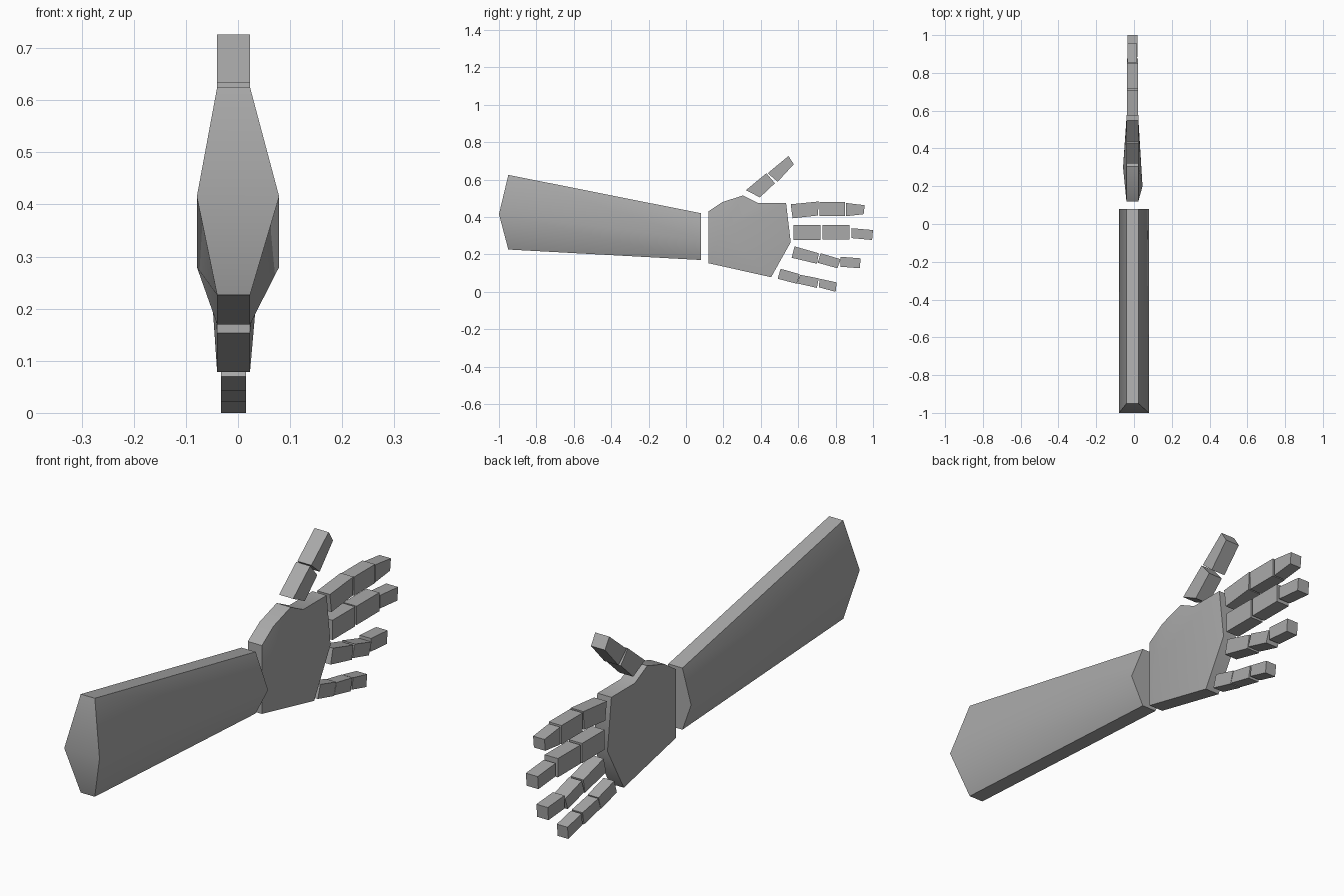
import bpy, bmesh, math

if "Cube" in bpy.data.objects:
    bpy.data.objects.remove(bpy.data.objects["Cube"])

skin = bpy.data.materials.new("plain_grey")
skin.diffuse_color = (0.4, 0.4, 0.4, 1)
skin.use_nodes = True
skin.node_tree.nodes["Principled BSDF"].inputs["Base Color"].default_value = skin.diffuse_color

X0, X1 = -0.04, 0.023          # shared left and right side of the slab shapes


def finish(name, bm, smooth=None):
    bmesh.ops.recalc_face_normals(bm, faces=bm.faces)
    mesh = bpy.data.meshes.new(name)
    bm.to_mesh(mesh)
    bm.free()
    mesh.materials.append(skin)
    ob = bpy.data.objects.new(name, mesh)
    bpy.context.collection.objects.link(ob)
    if smooth:
        bpy.ops.object.select_all(action='DESELECT')
        ob.select_set(True)
        bpy.context.view_layer.objects.active = ob
        bpy.ops.object.shade_smooth_by_angle(angle=math.radians(smooth))
    return ob


def slab(name, profile, x0=X0, x1=X1, bulges=None, smooth=None):
    """Extrude a (y, z) profile along x; bulges gives a raised centre per side."""
    bm = bmesh.new()
    left = [bm.verts.new((x0, y, z)) for y, z in profile]
    right = [bm.verts.new((x1, y, z)) for y, z in profile]
    n = len(profile)
    for i in range(n):
        j = (i + 1) % n
        bm.faces.new((left[i], left[j], right[j], right[i]))
    for k, ring in enumerate((left, right)):
        if bulges:
            centre = bm.verts.new(bulges[k])
            for i in range(n):
                bm.faces.new((ring[i], ring[(i + 1) % n], centre))
        else:
            bm.faces.new(ring)
    return finish(name, bm, smooth)


# forearm: six-sided tube, with a ridged elbow end
def arm_ring(bm, y, y_mid, top, mid, bottom, w=0.079):
    pts = [(X0, y, top), (X1, y, top), (w, y_mid, mid),
           (X1, y, bottom), (X0, y, bottom), (-w, y_mid, mid)]
    return [bm.verts.new(p) for p in pts]


bm = bmesh.new()
elbow = arm_ring(bm, -0.95, -1.0, 0.625, 0.415, 0.226)
wrist = arm_ring(bm, 0.08, 0.08, 0.42, 0.28, 0.17)
for i in range(6):
    j = (i + 1) % 6
    bm.faces.new((elbow[i], elbow[j], wrist[j], wrist[i]))
bm.faces.new((elbow[0], elbow[1], elbow[2], elbow[5]))
bm.faces.new((elbow[5], elbow[2], elbow[3], elbow[4]))
bm.faces.new(wrist)
finish("forearm", bm, 50)

# palm: outline with softly bulging front and back
slab("palm",
     [(0.12, 0.43), (0.195, 0.48), (0.305, 0.515), (0.385, 0.475),
      (0.535, 0.475), (0.56, 0.265), (0.455, 0.078), (0.12, 0.153)],
     bulges=[(-0.058, 0.30, 0.34), (0.045, 0.20, 0.33)], smooth=40)

# finger segments: side outlines from knuckle to tip
fingers = {
    "thumb": (X0, X1, [
        [(.32, .543), (.43, .634), (.475, .58), (.395, .505)],
        [(.437, .634), (.548, .726), (.576, .682), (.49, .588)]]),
    "index_finger": (-.037, .02, [
        [(.56, .468), (.71, .483), (.705, .408), (.57, .393)],
        [(.715, .48), (.85, .48), (.85, .404), (.715, .404)],
        [(.855, .475), (.955, .463), (.95, .415), (.855, .404)]]),
    "middle_finger": (-.038, .021, [
        [(.575, .358), (.72, .358), (.72, .278), (.575, .278)],
        [(.73, .356), (.875, .356), (.875, .28), (.73, .28)],
        [(.885, .34), (1.0, .33), (.995, .277), (.885, .287)]]),
    "ring_finger": (-.037, .02, [
        [(.58, .243), (.71, .206), (.70, .15), (.565, .182)],
        [(.72, .206), (.827, .174), (.81, .126), (.704, .155)],
        [(.827, .187), (.934, .179), (.929, .126), (.825, .134)]]),
    "little_finger": (-.033, .015, [
        [(.506, .123), (.608, .094), (.592, .043), (.49, .07)],
        [(.61, .091), (.71, .072), (.70, .021), (.594, .045)],
        [(.715, .07), (.806, .05), (.80, .0), (.71, .024)]]),
}
for name, (x0, x1, segments) in fingers.items():
    for i, outline in enumerate(segments, 1):
        # tip segments of the long fingers are a little slimmer
        slim = 0.003 if i == 3 and name != "little_finger" else 0
        slab(f"{name}_segment_{i}", outline, x0 + slim, x1 - slim)
